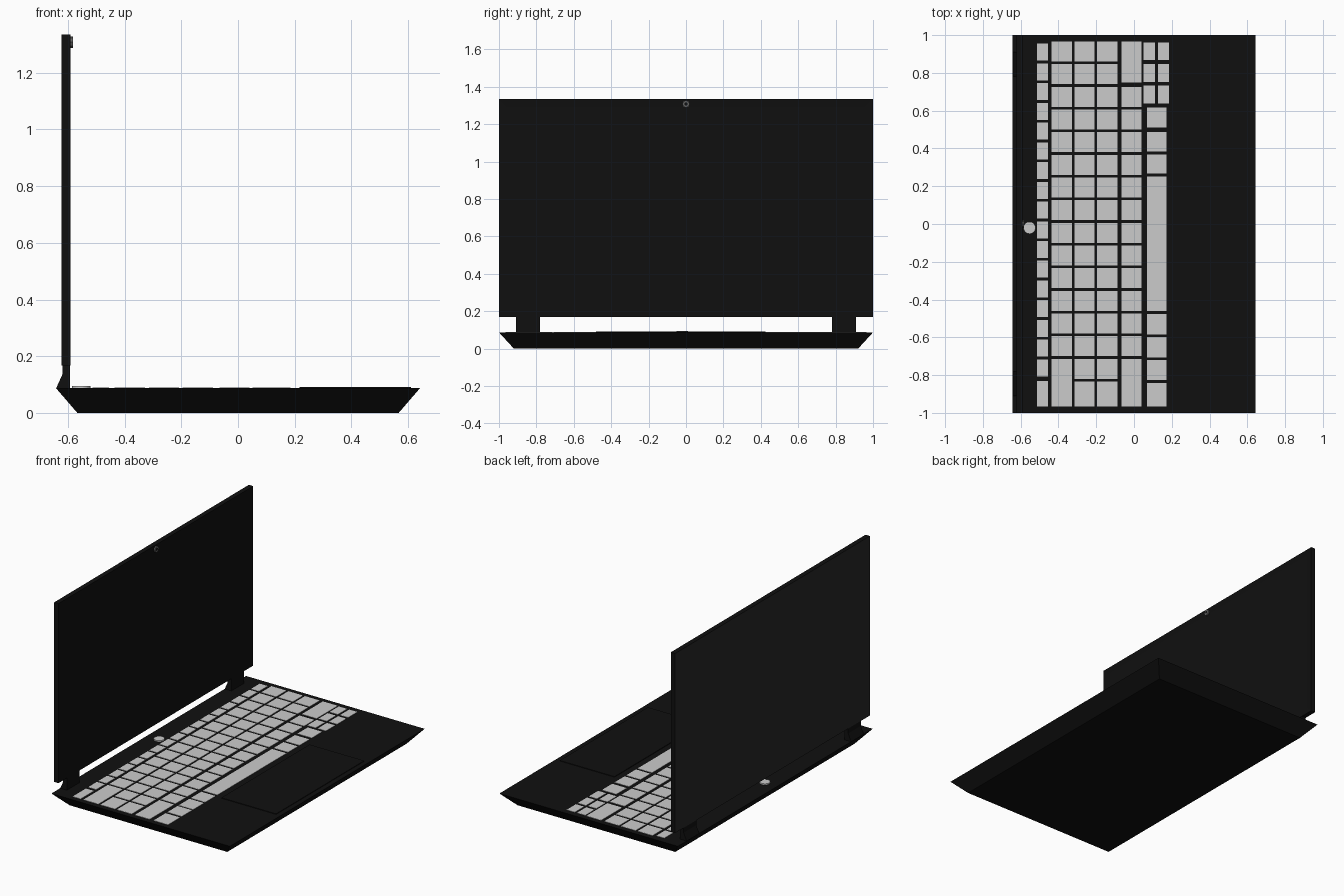
import bpy, bmesh, math
from mathutils import Matrix

if "Cube" in bpy.data.objects:
    bpy.data.objects.remove(bpy.data.objects["Cube"])


def material(name, v):
    m = bpy.data.materials.new(name)
    m.diffuse_color = (v, v, v, 1)
    m.use_nodes = True
    m.node_tree.nodes["Principled BSDF"].inputs["Base Color"].default_value = m.diffuse_color
    return m


BLACK = material("black_plastic", 0.005)
LID = material("lid_grey", 0.02)
DARK = material("dark_grey", 0.12)


def finish(name, bm, *mats):
    bmesh.ops.recalc_face_normals(bm, faces=bm.faces)
    me = bpy.data.meshes.new(name)
    bm.to_mesh(me)
    bm.free()
    ob = bpy.data.objects.new(name, me)
    bpy.context.collection.objects.link(ob)
    for m in mats:
        me.materials.append(m)
    return ob


def add_box(bm, x0, x1, y0, y1, z0, z1):
    mat = (Matrix.Translation(((x0 + x1) / 2, (y0 + y1) / 2, (z0 + z1) / 2))
           @ Matrix.Diagonal((x1 - x0, y1 - y0, z1 - z0, 1)))
    return bmesh.ops.create_cube(bm, size=1, matrix=mat)["verts"]


def add_disc(bm, loc, r, depth, sides, rot=Matrix()):
    bmesh.ops.create_cone(bm, cap_ends=True, segments=sides, radius1=r, radius2=r,
                          depth=depth, matrix=Matrix.Translation(loc) @ rot)


TOP = 0.087

# base: slab tapering inward to the bottom
bm = bmesh.new()
for v in add_box(bm, -0.642, 0.642, -1, 1, 0, TOP):
    if v.co.z < 0.01:
        v.co.x *= 0.567 / 0.642
        v.co.y *= 0.92
finish("base", bm, BLACK)

# screen lid: bezel with slightly sunk display, lighter back panel
bm = bmesh.new()
add_box(bm, -0.622, -0.591, -1, 1, 0.168, 1.335)
bm.faces.ensure_lookup_table()
bm.normal_update()
front = [f for f in bm.faces if f.normal.x > 0.9]
back = [f for f in bm.faces if f.normal.x < -0.9]
bmesh.ops.inset_region(bm, faces=front, thickness=0.06, depth=-0.002)
for f in back:
    f.material_index = 1
finish("screen_lid", bm, BLACK, LID)

# hinges: extruded bracket profile, one per side
profile = [(-0.642, 0.086), (-0.62, 0.135), (-0.62, 0.19), (-0.593, 0.19),
           (-0.593, 0.086)]
for side, s in (("left", -1), ("right", 1)):
    bm = bmesh.new()
    face = bm.faces.new([bm.verts.new((x, s * 0.78, z)) for x, z in profile])
    ext = bmesh.ops.extrude_face_region(bm, geom=[face])
    moved = [g for g in ext["geom"] if isinstance(g, bmesh.types.BMVert)]
    bmesh.ops.translate(bm, verts=moved, vec=(0, s * 0.13, 0))
    bmesh.ops.recalc_face_normals(bm, faces=bm.faces)
    finish("hinge_" + side, bm, BLACK)


# keyboard: columns of (y_high, y_low) spans
def run(start, pitch, size, n):
    return [(start - i * pitch, start - i * pitch - size) for i in range(n)]


main = run(0.966, 0.12, 0.106, 14)
split = main + [(-0.714, -0.82), (-0.834, -0.966)]
rows = [
    ("function_keys", -0.513, -0.455, run(0.955, 0.1045, 0.09, 17) + [(-0.83, -0.966)]),
    ("number_keys", -0.436, -0.328, main + [(-0.714, -0.966)]),
    ("upper_letter_keys", -0.314, -0.208, split),
    ("middle_letter_keys", -0.195, -0.088, split),
    ("lower_letter_keys", -0.066, 0.041, [(0.966, 0.749)] + main[2:] + [(-0.714, -0.966)]),
    ("space_bar_row", 0.069, 0.173,
     [(0.617, 0.511), (0.487, 0.384), (0.368, 0.267), (0.251, -0.46), (-0.477, -0.585),
      (-0.597, -0.708), (-0.719, -0.825), (-0.842, -0.966)]),
    ("arrow_keys_inner", 0.051, 0.111, run(0.962, 0.114, 0.095, 3)),
    ("arrow_keys_outer", 0.126, 0.185, run(0.962, 0.114, 0.095, 3)),
]
for name, x0, x1, spans in rows:
    bm = bmesh.new()
    for hi, lo in spans:
        add_box(bm, x0, x1, lo, hi, TOP - 0.01, TOP + 0.002)
    finish(name, bm)

# touchpad
bm = bmesh.new()
add_box(bm, 0.217, 0.61, -0.48, 0.425, TOP - 0.01, TOP + 0.004)
finish("touchpad", bm, BLACK)

# power button
bm = bmesh.new()
add_disc(bm, (-0.553, -0.02, TOP + 0.002), 0.032, 0.012, 32)
finish("power_button", bm)

# webcam: low-poly ring with a small lens
turn = Matrix.Rotation(math.pi / 2, 4, 'Y')
bm = bmesh.new()
add_disc(bm, (-0.589, 0, 1.308), 0.02, 0.012, 8, turn)
finish("webcam_ring", bm, DARK)
bm = bmesh.new()
add_disc(bm, (-0.588, 0, 1.308), 0.009, 0.012, 8, turn)
finish("webcam_lens", bm, BLACK)
